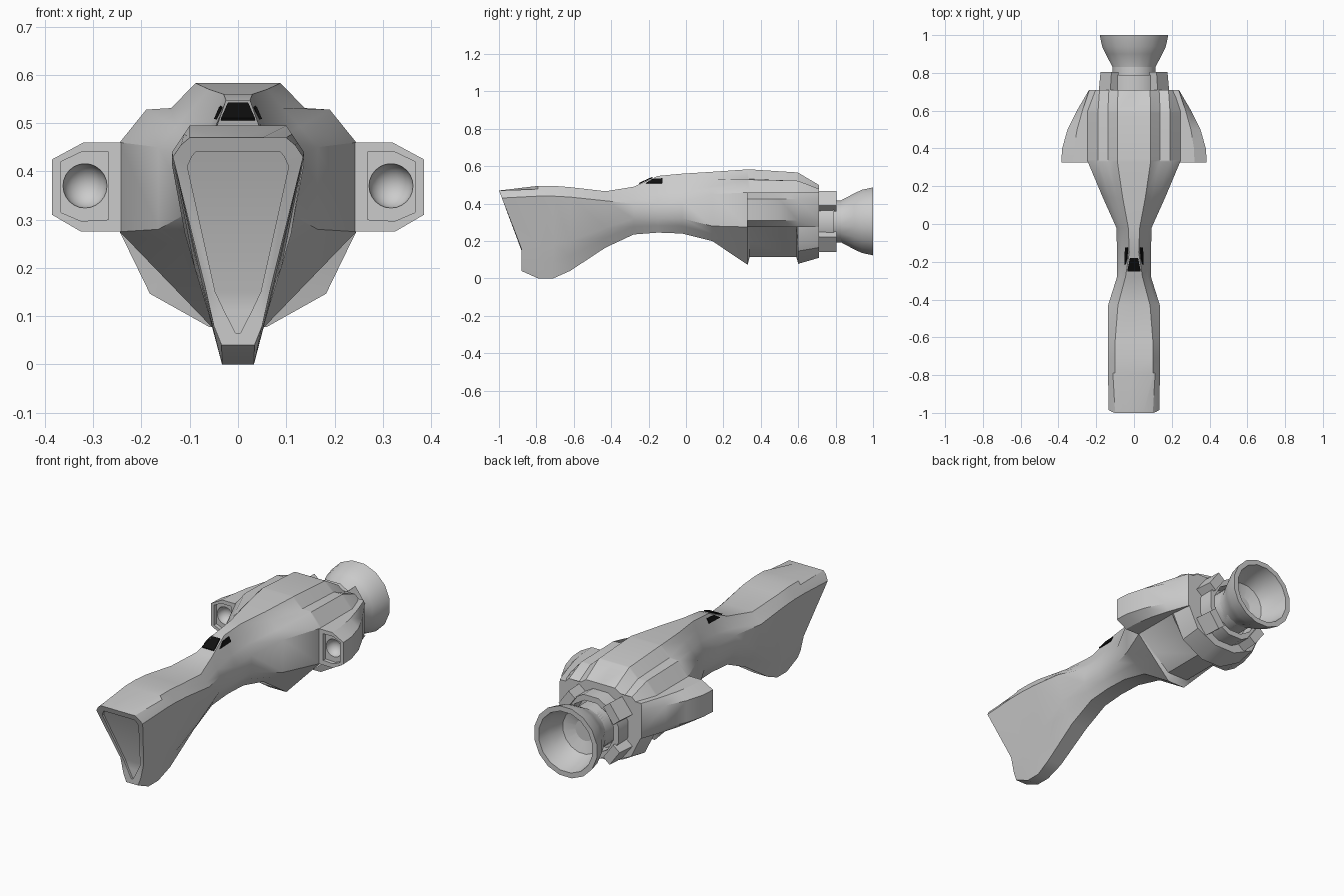
import bpy, bmesh, math
from mathutils import Vector, Matrix

if "Cube" in bpy.data.objects:
    bpy.data.objects.remove(bpy.data.objects["Cube"])


def make(name, bm, smooth=True, angle=32):
    bmesh.ops.recalc_face_normals(bm, faces=bm.faces)
    me = bpy.data.meshes.new(name)
    bm.to_mesh(me)
    bm.free()
    ob = bpy.data.objects.new(name, me)
    bpy.context.collection.objects.link(ob)
    if smooth:
        bpy.ops.object.select_all(action='DESELECT')
        ob.select_set(True)
        bpy.context.view_layer.objects.active = ob
        bpy.ops.object.shade_smooth_by_angle(angle=math.radians(angle))
    return ob


def loft(bm, rings, cap=True, closed=False):
    vs = [[bm.verts.new(p) for p in r] for r in rings]
    n = len(vs[0])
    pairs = list(zip(vs, vs[1:])) + ([(vs[-1], vs[0])] if closed else [])
    for a, b in pairs:
        for i in range(n):
            j = (i + 1) % n
            bm.faces.new((a[i], a[j], b[j], b[i]))
    if cap and not closed:
        bm.faces.new(vs[0])
        bm.faces.new(vs[-1])
    return vs


def bridge_halves(bm, ring):
    # fill a symmetric ring with strips running from left to right
    n = len(ring)
    for i in range(n // 2):
        f = [ring[i], ring[i + 1], ring[(n - i - 1) % n], ring[(n - i) % n]]
        bm.faces.new(list(dict.fromkeys(f)))


def full(half):
    return half + [(-x, y, z) for x, y, z in half[-2:0:-1]]


def section(y, tx, tz, cx, cz, dx, dz, fx, fz):
    T, C, D, F = Vector((tx, tz)), Vector((cx, cz)), Vector((dx, dz)), Vector((fx, fz))
    s = 0.025 if y > 0.2 else 0                              # shoulder fairing
    b = 0.03 if y > 0.595 else 0                             # round rear bilge
    A = T.lerp(C, 0.32) - Vector((0, s * 0.5))
    B = T.lerp(C, 0.65) + Vector((0, s))
    E = D.lerp(F, 0.5) + Vector((b, -b))
    pts = [Vector((0, tz)), T, A, B, C, D, E, F, Vector((0, fz))]
    return full([(p.x, y, p.y) for p in pts])


def face_y(z):
    return -1 + min(max((0.47 - z) / 0.31, 0), 1) * 0.12


def nose(pts, push):
    return full([(x, face_y(z) + push, z) for x, z in pts])


# Hull: recessed nose panel, then sections along y
outer = [(0, .47), (.05, .47), (.1, .47), (.118, .455), (.135, .43), (.068, .16), (.05, .08), (.034, .04), (0, .04)]
inner = [(0, .44), (.05, .44), (.088, .44), (.096, .43), (.105, .41), (.047, .15), (.028, .11), (.005, .065), (0, .065)]
rows = [  # y, ridge x z, upper side x z, lower side x z, keel x z
    (-.79, .1, .495, .137, .44, .075, .17, .033, 0),
    (-.71, .1, .495, .137, .44, .08, .18, .033, 0),
    (-.62, .1, .488, .137, .435, .09, .2, .04, .04),
    (-.43, .085, .466, .137, .415, .11, .27, .045, .165),
    (-.28, .045, .49, .09, .4, .09, .32, .045, .235),
    (-.15, .025, .548, .09, .4, .09, .32, .045, .245),
    (-.02, .03, .56, .093, .41, .093, .32, .045, .24),
    (.14, .06, .57, .165, .45, .165, .28, .05, .2),
    (.33, .088, .583, .245, .46, .245, .275, .05, .073),
    (.34, .088, .583, .245, .46, .245, .275, .06, .115),
    (.59, .088, .567, .245, .46, .245, .275, .06, .115),
    (.6, .088, .565, .245, .46, .245, .275, .06, .078),
    (.71, .085, .5, .235, .43, .235, .28, .06, .11),
]
bm = bmesh.new()
rings = [nose(inner, .012), nose(inner, 0), nose(outer, 0)] + [section(*r) for r in rows]
vs = loft(bm, rings, cap=False)
bridge_halves(bm, vs[0])
bridge_halves(bm, vs[-1])
make("hull", bm)

# Side pods: tapered shell with a recessed front and a round bowl
outline = [(.2, .46), (.32, .46), (.385, .425), (.385, .31), (.325, .275), (.2, .275)]
taper = [(.325, 1), (.4, .97), (.5, .78), (.6, .45), (.71, .02)]
bm = bmesh.new()
loft(bm, [[(.2 if x < .21 else .235 + (x - .235) * k, y, z) for x, z in outline] for y, k in taper])
pod = make("side_pods", bm, angle=28)

recess = [(.268, .3), (.268, .44), (.325, .44), (.367, .42), (.367, .315), (.325, .297)]
bm = bmesh.new()
loft(bm, [[(x, y, z) for x, z in recess] for y in (.3, .345)])
cut_a = make("recess_cutter", bm, False)
bm = bmesh.new()
bmesh.ops.create_uvsphere(bm, u_segments=20, v_segments=12, radius=.046,
                          matrix=Matrix.Translation((.317, .343, .37)))
cut_b = make("bowl_cutter", bm)
for c in (cut_a, cut_b):
    c.hide_render = True
    c.display_type = 'WIRE'
    m = pod.modifiers.new("cut", 'BOOLEAN')
    m.operation, m.solver, m.object = 'DIFFERENCE', 'EXACT', c
pod.modifiers.new("mirror", 'MIRROR').use_mirror_merge = False


# Revolved engine parts around the y axis
def revolve(name, profile, sides, closed=True):
    bm = bmesh.new()
    loft(bm, [[(r * math.cos(2 * math.pi * (i + .5) / sides), y,
                .305 + r * math.sin(2 * math.pi * (i + .5) / sides)) for i in range(sides)]
              for r, y in profile], closed=closed)
    return make(name, bm)


revolve("engine_neck", [(.115, .7), (.115, .84)], 16, False)
revolve("engine_ring", [(.165, .69), (.165, .79), (.135, .79), (.135, .69)], 12)
revolve("nozzle", [(.115, .79), (.115, .83), (.153, .9), (.172, .94), (.185, 1),
                   (.158, 1), (.145, .93), (.115, .86), (.04, .835), (.04, .79)], 16)

# Clamps gripping the engine ring
bm = bmesh.new()
for deg in (38, 142, 218, 322):
    a = math.radians(deg)
    mat = (Matrix.Translation((.175 * math.cos(a), .745, .305 + .175 * math.sin(a)))
           @ Matrix.Rotation(-a, 4, 'Y') @ Matrix.Diagonal((.05, .12, .1, 1)))
    new = bmesh.ops.create_cube(bm, size=1, matrix=mat)["verts"]
    for v in new:                                            # taper toward the rear
        if v.co.y > .75:
            v.co.x *= .94
make("ring_clamps", bm, False)

# Cockpit windows
dark = bpy.data.materials.new("dark_glass")
dark.diffuse_color = (.005, .005, .005, 1)
dark.use_nodes = True
dark.node_tree.nodes["Principled BSDF"].inputs["Base Color"].default_value = dark.diffuse_color
front = [(-.035, -.25, .508), (.035, -.25, .508), (.021, -.18, .54), (-.021, -.18, .54)]
side = [(.047, -.215, .508), (.046, -.125, .51), (.034, -.125, .535), (.037, -.18, .531)]
bm = bmesh.new()
for quad in (front, side, [(-x, y, z) for x, y, z in side]):
    bm.faces.new([bm.verts.new(p) for p in quad])
windows = make("cockpit_windows", bm, False)
windows.data.materials.append(dark)
sol = windows.modifiers.new("thickness", 'SOLIDIFY')
sol.thickness, sol.offset = .006, 0
